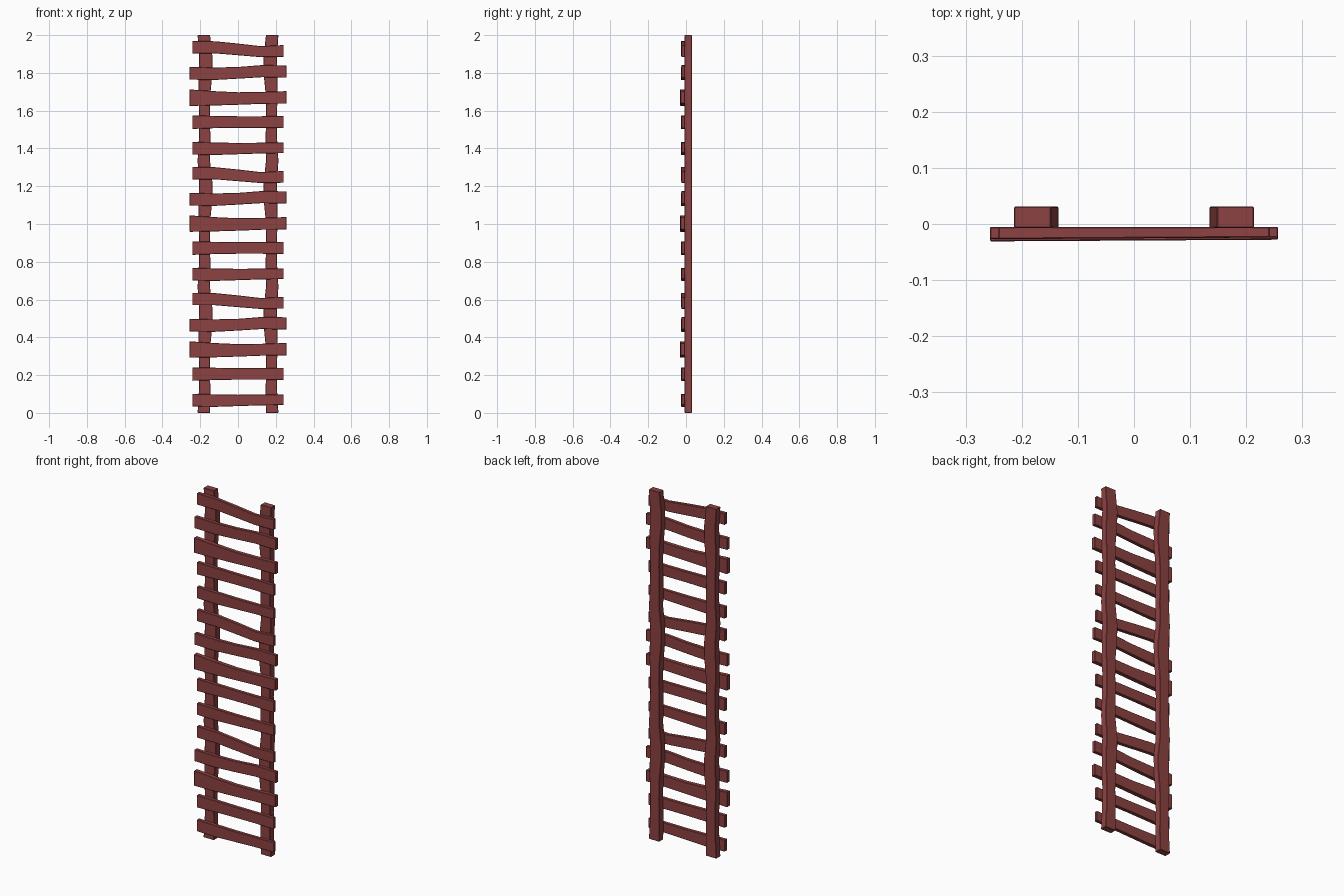
import bpy, bmesh

if "Cube" in bpy.data.objects:
    bpy.data.objects.remove(bpy.data.objects["Cube"])

MODULE = 2.0 / 3      # the plank pattern repeats three times

wood = bpy.data.materials.new("red_wood")
wood.diffuse_color = (0.27, 0.055, 0.055, 1)
wood.use_nodes = True
wood.node_tree.nodes["Principled BSDF"].inputs["Base Color"].default_value = wood.diffuse_color


def loft(name, rings, bevel):
    """Skin a bar through a list of four-cornered sections."""
    bm = bmesh.new()
    loops = [[bm.verts.new(c) for c in ring] for ring in rings]
    for a, b in zip(loops, loops[1:]):
        for i in range(4):
            j = (i + 1) % 4
            bm.faces.new((a[i], a[j], b[j], b[i]))
    bm.faces.new(loops[0][::-1])
    bm.faces.new(loops[-1])
    bmesh.ops.recalc_face_normals(bm, faces=bm.faces)
    mesh = bpy.data.meshes.new(name)
    bm.to_mesh(mesh)
    bm.free()
    mesh.materials.append(wood)
    obj = bpy.data.objects.new(name, mesh)
    bpy.context.collection.objects.link(obj)
    mod = obj.modifiers.new("worn_edges", 'BEVEL')
    mod.width = bevel
    mod.segments = 1
    mod.limit_method = 'ANGLE'
    mod.angle_limit = 0.8
    return obj


# Wavy side rails: height in module, outer x, inner x
wave = [(0, .214, .148), (.12, .207, .146), (.24, .206, .149),
        (.36, .210, .146), (.46, .209, .136), (.55, .206, .135)]
profile = [(z + k * MODULE, o, i) for k in range(3) for z, o, i in wave]
profile.append((2.0, .214, .148))
for side, label in ((-1, "left"), (1, "right")):
    rings = [[(side * o, -.007, z), (side * i, -.007, z),
              (side * i, .031, z), (side * o, .031, z)] for z, o, i in profile]
    loft(label + "_rail", rings, .002)

# Uneven planks: half length, front y, then (bottom, top) from left to right
planks = [
    (.242, -.027, [(.034, .101), (.032, .098), (.036, .096), (.040, .097), (.042, .098)]),
    (.242, -.027, [(.170, .241), (.174, .239), (.176, .237), (.176, .237), (.174, .239)]),
    (.257, -.031, [(.292, .379), (.294, .370), (.298, .364), (.303, .366), (.304, .370)]),
    (.257, -.027, [(.431, .498), (.429, .495), (.436, .498), (.444, .508), (.441, .506)]),
    (.242, -.027, [(.570, .636), (.570, .634), (.560, .622), (.550, .608), (.552, .614)]),
]
fractions = (-1, -.5, 0, .5, 1)
for k in range(3):
    for n, (half, front, heights) in enumerate(planks):
        rings = []
        for f, (lo, hi) in zip(fractions, heights):
            x, z0, z1 = f * half, lo + k * MODULE, hi + k * MODULE
            y = front + (f + 1) * .0015     # slight taper towards the right
            rings.append([(x, y, z0), (x, -.005, z0), (x, -.005, z1), (x, y, z1)])
        loft(f"plank_{k * 5 + n + 1:02d}", rings, .002)
